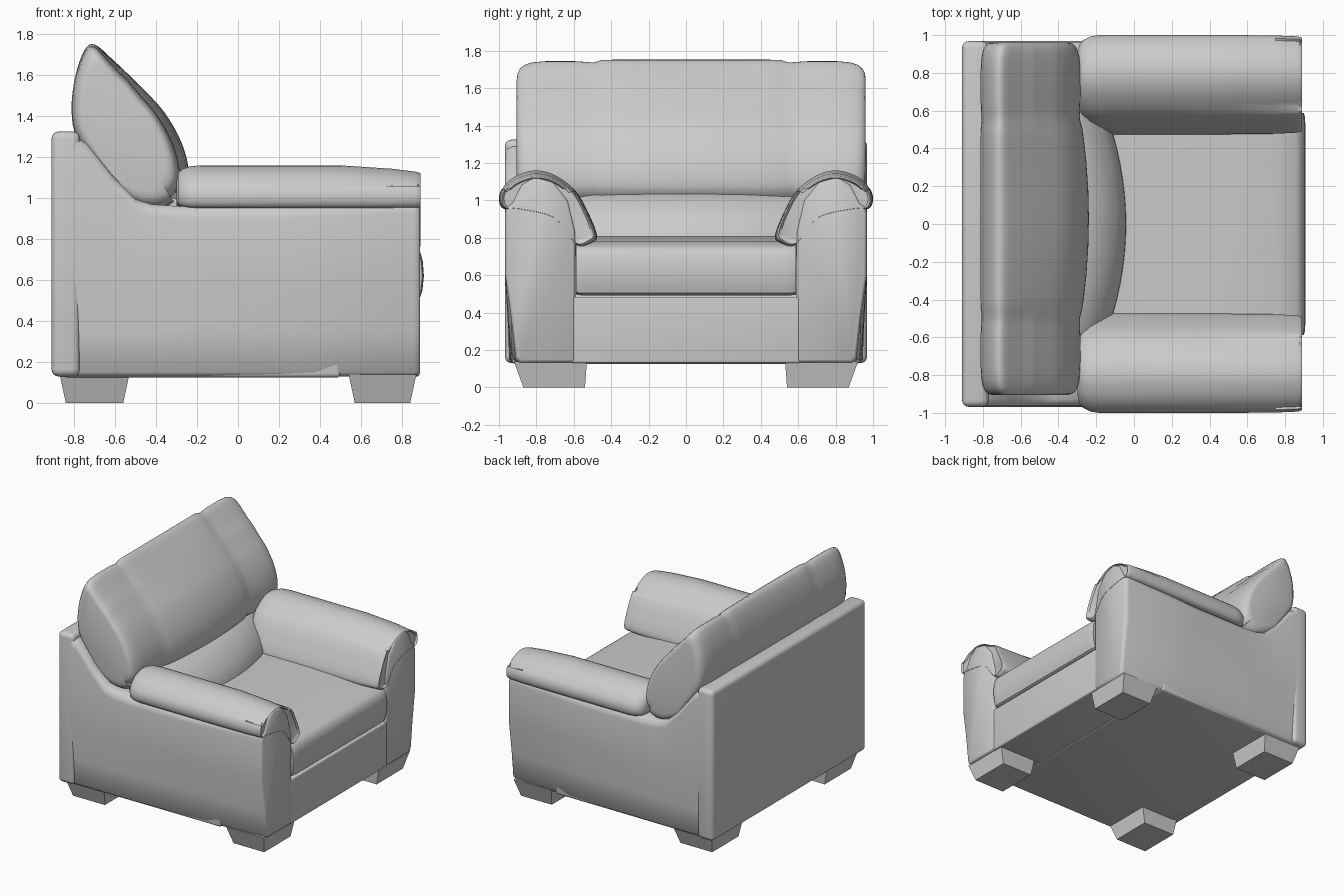
import bpy, bmesh, math
from mathutils import Vector

cube = bpy.data.objects.get("Cube")
if cube:
    bpy.data.objects.remove(cube, do_unlink=True)

GREY = (0.6, 0.6, 0.6, 1)
leather = bpy.data.materials.new("grey_leather")
leather.use_nodes = True
leather.diffuse_color = GREY
leather.node_tree.nodes["Principled BSDF"].inputs["Base Color"].default_value = GREY


def finish(name, bm, angle=40):
    bmesh.ops.recalc_face_normals(bm, faces=bm.faces)
    mesh = bpy.data.meshes.new(name)
    bm.to_mesh(mesh)
    bm.free()
    mesh.materials.append(leather)
    ob = bpy.data.objects.new(name, mesh)
    bpy.context.collection.objects.link(ob)
    bpy.ops.object.select_all(action='DESELECT')
    ob.select_set(True)
    bpy.context.view_layer.objects.active = ob
    bpy.ops.object.shade_smooth_by_angle(angle=math.radians(angle))
    return ob


def loft(name, sections, angle=40):
    """Skin closed rings of equal length and cap both ends."""
    bm = bmesh.new()
    rings = [[bm.verts.new(p) for p in s] for s in sections]
    n = len(rings[0])
    for a, b in zip(rings, rings[1:]):
        for i in range(n):
            j = (i + 1) % n
            bm.faces.new((a[i], a[j], b[j], b[i]))
    bm.faces.new(rings[0])
    bm.faces.new(rings[-1])
    return finish(name, bm, angle)


def smooth_ring(pts, steps=4):
    """Closed Catmull-Rom curve through 2D points."""
    out, n = [], len(pts)
    for i in range(n):
        a, b, c, d = (Vector(pts[(i + k) % n]) for k in (-1, 0, 1, 2))
        for s in range(steps):
            t = s / steps
            out.append(0.5 * (2 * b + (c - a) * t + (2 * a - 5 * b + 4 * c - d) * t ** 2
                              + (3 * b - a - 3 * c + d) * t ** 3))
    return out


def scaled(pts, f):
    mid = sum((Vector(p) for p in pts), Vector((0, 0))) / len(pts)
    return [mid + (Vector(p) - mid) * f for p in pts]


def box(name, lo, hi, bevel):
    bm = bmesh.new()
    bmesh.ops.create_cube(bm, size=1)
    for v in bm.verts:
        v.co = [(l + h) / 2 + c * (h - l) for c, l, h in zip(v.co, lo, hi)]
    bmesh.ops.bevel(bm, geom=bm.edges[:], offset=bevel, segments=4, profile=0.5, affect='EDGES')
    return finish(name, bm)


def lerp_table(table, x):
    for (x0, a), (x1, b) in zip(table, table[1:]):
        if x <= x1:
            return a + (b - a) * max(0, (x - x0) / (x1 - x0))
    return table[-1][1]


# Base, front rail and back shell
box("base_frame", (-0.85, -0.93, 0.125), (0.5, 0.93, 0.5), 0.02)
box("front_rail", (0.3, -0.61, 0.13), (0.885, 0.61, 0.485), 0.012)
box("back_shell", (-0.91, -0.968, 0.13), (-0.77, 0.968, 1.325), 0.035)

# Side panels: sections across the arm, stationed from back to front
TOP = [(-0.86, 1.32), (-0.81, 1.31), (-0.74, 1.27), (-0.62, 1.12), (-0.5, 0.995),
       (-0.42, 0.97), (-0.28, 0.96), (0.2, 0.96), (0.86, 0.99)]


def side_section(x, s, inset=0.0):
    top = lerp_table(TOP, x)
    arch = 0.14 if x > -0.2 else 0.0
    foot = 0.945 - 0.04 * max(0, x)
    pts = [(0.59, 0.13), (foot - 0.02, 0.13), (foot, 0.15), (0.6 * foot + 0.386, 0.35),
           (0.967, 0.6), (0.968, top - 0.06), (0.96, top - 0.02), (0.93, top),
           (0.88, top + arch * 0.7), (0.81, top + arch), (0.71, top + arch * 0.8),
           (0.63, top + arch * 0.1), (0.59, top - 0.15)]
    if inset:
        pts = [(0.78 + (y - 0.78) * (1 - inset), 0.6 + (z - 0.6) * (1 - inset / 2)) for y, z in pts]
    return [(x, s * y, z) for y, z in pts]


# Arm pads: overhanging cushion section
PAD = [(0.975, 0.955), (1.0, 1.0), (0.985, 1.06), (0.92, 1.125), (0.81, 1.16), (0.7, 1.135),
       (0.59, 1.05), (0.52, 0.93), (0.475, 0.81), (0.5, 0.77), (0.58, 0.755), (0.7, 0.9), (0.9, 0.95)]
PAD_STATIONS = [(-0.3, 0.55), (-0.292, 0.75), (-0.27, 0.88), (-0.23, 0.97), (-0.18, 1.0), (0.1, 1.0),
                (0.5, 1.0), (0.75, 0.99), (0.865, 0.97), (0.885, 0.95), (0.89, 0.93), (0.875, 0.88)]

for side, s in (("left", 1), ("right", -1)):
    stations = [side_section(x, s) for x, _ in TOP]
    stations += [side_section(0.88, s, 0.03), side_section(0.888, s, 0.08)]
    loft(side + "_side_panel", stations, 50)

    pad = smooth_ring(PAD)
    rings = []
    for x, f in PAD_STATIONS:
        mid = Vector((0.77, 1.02))
        drop = 0.03 * max(0, (x - 0.6) / 0.3)
        ring = []
        for p in pad:
            q = mid + (p - mid) * f
            ring.append((x, s * q.x, q.y - drop * (q.y > 1.07)))
        rings.append(ring)
    loft(side + "_arm_pad", rings, 50)

# Seat cushion
SEAT = [(-0.45, 0.5), (0.86, 0.492), (0.885, 0.505), (0.9, 0.55), (0.907, 0.62), (0.902, 0.69),
        (0.89, 0.735), (0.86, 0.758), (0.75, 0.782), (0.55, 0.8), (0.3, 0.81), (-0.45, 0.81)]
loft("seat_cushion", [[(p.x, y, p.y) for p in scaled(SEAT, f)]
                      for y, f in ((-0.588, 0.975), (-0.57, 0.993), (-0.53, 1), (0.53, 1),
                                   (0.57, 0.993), (0.588, 0.975))])

# Lower back cushion, bowed towards the seat
LUMBAR = [(-0.45, 1.06), (-0.3, 1.045), (-0.24, 1.03), (-0.16, 0.985), (-0.09, 0.91),
          (-0.045, 0.83), (-0.035, 0.76), (-0.1, 0.7), (-0.45, 0.7)]
loft("lower_back_cushion", [[(x - 0.07 * (y / 0.48) ** 2, y, z) for x, z in LUMBAR]
                            for y in [i * 0.08 for i in range(-8, 9)]], 50)

# Upper back cushion: three padded sections with shallow seams between
BACK = [(-0.70, 1.75), (-0.61, 1.675), (-0.48, 1.55), (-0.36, 1.42), (-0.275, 1.27), (-0.24, 1.13),
        (-0.26, 1.03), (-0.38, 0.95), (-0.53, 0.98), (-0.67, 1.13), (-0.785, 1.29), (-0.812, 1.43),
        (-0.795, 1.59), (-0.75, 1.72)]
ring = smooth_ring(BACK)
axis_mid = Vector((-0.54, 1.33))
END = [(0.0, 1.0), (0.78, 1.0), (0.85, 0.985), (0.89, 0.955), (0.915, 0.91), (0.928, 0.85), (0.933, 0.77)]
ys = sorted({round(k * e, 3) for e in
             (0, 0.15, 0.3, 0.42, 0.48, 0.52, 0.56, 0.62, 0.7, 0.78, 0.85, 0.89, 0.915, 0.928, 0.933)
             for k in (-1, 1)})
rings = []
for y in ys:
    a = abs(y)
    f = lerp_table(END, a)
    seam = math.exp(-((a - 0.53) / 0.035) ** 2)
    bow = 0.045 * min(1, (a / 0.55) ** 2)
    pts = []
    for p in ring:
        q = axis_mid + (p - axis_mid) * f * (1 - 0.02 * seam)
        front = min(1, max(0, (p.x + 0.72) / 0.3)) * (p.y > 1)
        pts.append((q.x - bow * front, y + 0.028, q.y - 0.008 * (a > 0.5) * (p.y > 1.6)))
    rings.append(pts)
loft("upper_back_cushion", rings, 60)

# Tapered block feet
for fx, x0, x1 in (("front", 0.54, 0.87), ("back", -0.87, -0.53)):
    for side, s in (("left", 1), ("right", -1)):
        def rect(xa, xb, ya, yb, z):
            return [(xa, s * ya, z), (xb, s * ya, z), (xb, s * yb, z), (xa, s * yb, z)]
        loft(fx + "_" + side + "_foot", [rect(x0 + 0.03, x1 - 0.03, 0.54, 0.87, 0),
                                         rect(x0, x1, 0.53, 0.92, 0.14)], 20)
